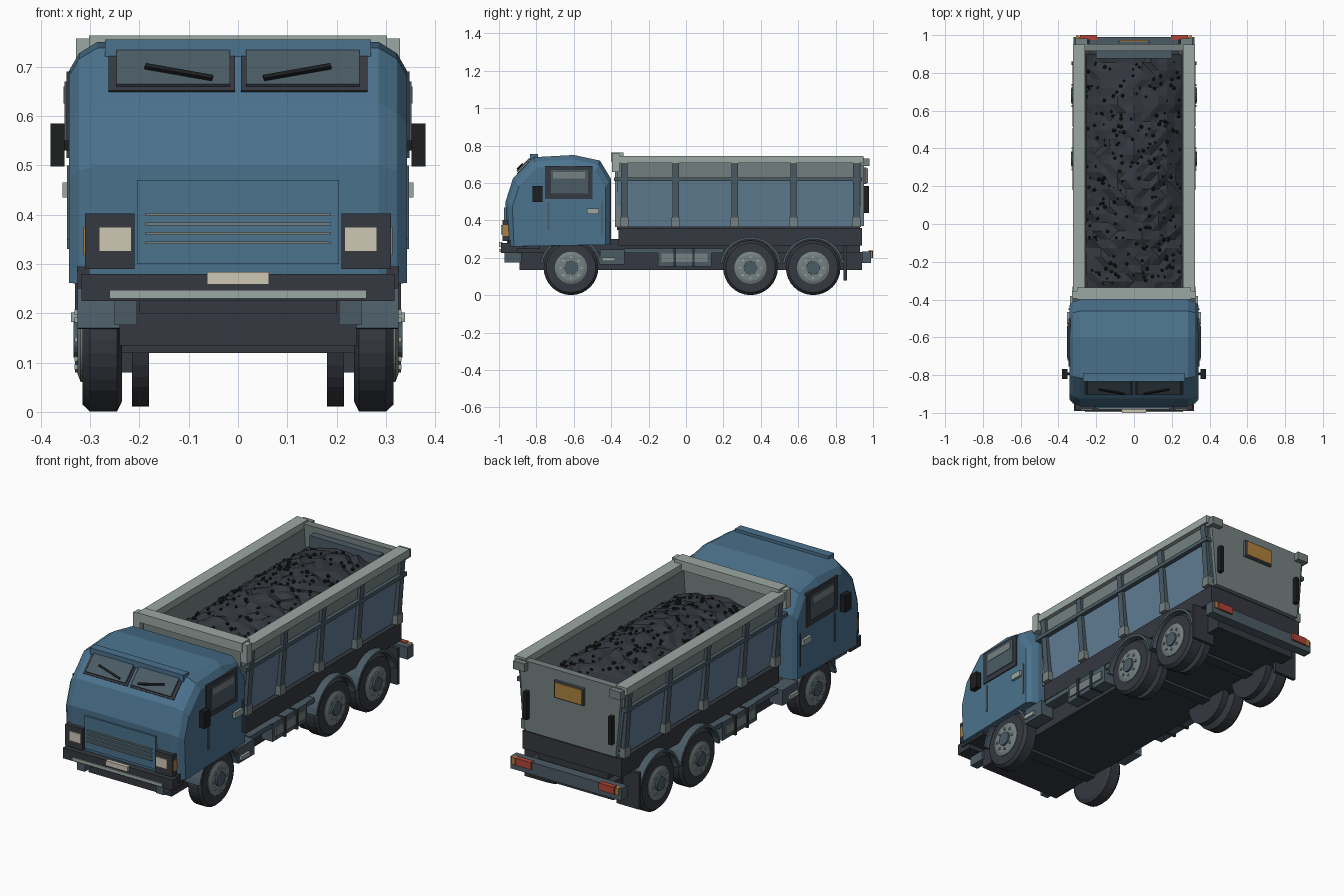
import bpy
import bmesh
import math
import random
from mathutils import Matrix, Vector

random.seed(4)
if "Cube" in bpy.data.objects:
    bpy.data.objects.remove(bpy.data.objects["Cube"], do_unlink=True)


def material(name, red, green, blue):
    mat = bpy.data.materials.new(name)
    mat.use_nodes = True
    mat.diffuse_color = (red, green, blue, 1)
    mat.node_tree.nodes["Principled BSDF"].inputs["Base Color"].default_value = (red, green, blue, 1)
    return mat


CAB_BLUE = material("cab blue", .07, .17, .27)
PANEL_BLUE = material("panel blue", .12, .21, .3)
LIGHT_GREY = material("light grey", .33, .39, .37)
MID_GREY = material("mid grey", .18, .22, .22)
SLATE = material("slate", .07, .105, .13)
CHARCOAL = material("charcoal", .035, .04, .05)
BLACK = material("black", .012, .013, .015)
CREAM = material("cream", .62, .57, .46)
AMBER = material("amber", .42, .22, .05)
RED = material("red", .42, .06, .04)


def finish(name, bm, *mats):
    bmesh.ops.recalc_face_normals(bm, faces=bm.faces)
    mesh = bpy.data.meshes.new(name)
    bm.to_mesh(mesh)
    bm.free()
    for mat in mats:
        mesh.materials.append(mat)
    obj = bpy.data.objects.new(name, mesh)
    bpy.context.scene.collection.objects.link(obj)
    return obj


def box(name, mat, x, y, z, turn=None):
    """Box from its ranges, optionally turned about its own centre."""
    bm = bmesh.new()
    size = [b - a for a, b in (x, y, z)]
    centre = Vector([(a + b) / 2 for a, b in (x, y, z)])
    matrix = Matrix.Translation(centre) @ (turn or Matrix()) @ Matrix.Diagonal((*size, 1))
    bmesh.ops.create_cube(bm, size=1, matrix=matrix)
    return finish(name, bm, mat)


def wide(name, mat, half, y, z, turn=None):
    return box(name, mat, (-half, half), y, z, turn)


def pair(name, mat, x, y, z, turn=None):
    box("left_" + name, mat, x, y, z, turn)
    flip = Matrix.Diagonal((-1, 1, 1, 1))
    box("right_" + name, mat, (-x[1], -x[0]), y, z, turn and flip @ turn @ flip)


def loft(name, mat, rings):
    """Skin between equal rings of points and cap both ends."""
    bm = bmesh.new()
    rows = [[bm.verts.new(p) for p in ring] for ring in rings]
    count = len(rows[0])
    for a, b in zip(rows, rows[1:]):
        for i in range(count):
            j = (i + 1) % count
            bm.faces.new((a[i], a[j], b[j], b[i]))
    bm.faces.new(rows[0])
    bm.faces.new(rows[-1])
    return finish(name, bm, mat)


def lathe(name, mat, profile, y, steps=32):
    """Turn an (x, radius) profile around a wheel axle."""
    rings = [[(x, y + r * math.cos(i * math.tau / steps), AXLE + r * math.sin(i * math.tau / steps))
              for i in range(steps)] for x, r in profile]
    return loft(name, mat, rings)


def arch(name, mat, x, y, inner, outer):
    """Half-round mudguard."""
    rings = []
    for i in range(15):
        a = math.radians(8 + i * 164 / 14)
        rings.append([(px, y + r * math.cos(a), AXLE + r * math.sin(a))
                      for px, r in ((x[0], inner), (x[1], inner), (x[1], outer), (x[0], outer))])
    loft(name, mat, rings)


AXLE = .147
SIDES = (("left", 1), ("right", -1))

# Cab shell: side profile, drawn in towards both flanks
profile = [(-.955, .26), (-.965, .5), (-.925, .625), (-.815, .738), (-.6, .75),
           (-.46, .72), (-.4, .62), (-.4, .27)]
levels = [(-.342, 1), (-.322, .4), (-.285, 0), (.285, 0), (.322, .4), (.342, 1)]
loft("cab_shell", CAB_BLUE, [[(x, y - .12 * t * (y + .66), z - .12 * t * (z - .27))
                             for y, z in profile] for x, t in levels])
wide("roof_visor", CAB_BLUE, .27, (-.835, -.79), (.72, .755))
wide("cab_skirt", CHARCOAL, .325, (-.95, -.78), (.25, .295))

# Windscreen and wipers
lean = Matrix.Rotation(math.radians(-45), 4, "X")
pair("windscreen_frame", CHARCOAL, (.006, .262), (-.867, -.859), (.632, .744), lean)
pair("windscreen_glass", SLATE, (.016, .246), (-.873, -.865), (.648, .745), lean)
pair("sun_strip", MID_GREY, (.016, .24), (-.848, -.84), (.704, .72), lean)
pair("wiper", BLACK, (.05, .19), (-.892, -.884), (.684, .694),
     lean @ Matrix.Rotation(math.radians(-14), 4, "Y"))

# Front panel, grille and lamps
wide("front_panel", CAB_BLUE, .205, (-.973, -.95), (.3, .47))
for i in range(4):
    z = .343 + i * .019
    wide("grille_bar", MID_GREY, .187, (-.982, -.965), (z - .003, z + .003))
pair("lamp_housing", CHARCOAL, (.21, .31), (-.982, -.92), (.29, .402))
pair("headlamp", CREAM, (.216, .282), (-.988, -.97), (.325, .375))
pair("indicator", AMBER, (.304, .313), (-.978, -.94), (.318, .375))
wide("front_bumper", CHARCOAL, .317, (-.99, -.9), (.225, .28))
wide("bumper_strip", LIGHT_GREY, .26, (-.996, -.98), (.23, .247))
wide("front_plate", CREAM, .063, (-1, -.98), (.258, .284))
pair("tow_bracket", SLATE, (.205, .25), (-.97, -.88), (.176, .225))

# Doors, mirrors and steps
pair("window_frame", CHARCOAL, (.335, .348), (-.755, -.5), (.515, .69))
pair("window_glass", SLATE, (.34, .352), (-.722, -.525), (.543, .67))
pair("window_shade", MID_GREY, (.34, .354), (-.71, -.54), (.625, .66))
pair("door_front_seam", SLATE, (.335, .346), (-.74, -.73), (.35, .5))
pair("door_rear_seam", SLATE, (.335, .346), (-.455, -.447), (.33, .5))
pair("door_handle", LIGHT_GREY, (.335, .356), (-.53, -.465), (.435, .465))
pair("mirror", BLACK, (.352, .38), (-.82, -.768), (.498, .585))
pair("mirror_arm", BLACK, (.33, .36), (-.8, -.785), (.53, .55))
pair("cab_step", SLATE, (.25, .325), (-.46, -.33), (.165, .245))
pair("step_tread", LIGHT_GREY, (.27, .338), (-.45, -.38), (.182, .202))

# Chassis
wide("chassis", CHARCOAL, .24, (-.89, .94), (.135, .23))
wide("bed_subframe", CHARCOAL, .285, (-.36, .94), (.265, .36))
wide("chassis_core", CHARCOAL, .2, (-.9, .93), (.2, .3))
pair("side_tank", SLATE, (.2, .305), (-.15, .135), (.155, .25))
pair("tank_lid", MID_GREY, (.2, .312), (-.13, .115), (.178, .222))
for y in (-.06, .04):
    pair("tank_strap", CHARCOAL, (.2, .318), (y - .006, y + .006), (.152, .253))
pair("side_guard", SLATE, (.24, .3), (-.33, .2), (.225, .25))

# Wheels: dual tyres at the rear
for place, y in (("front", -.615), ("middle", .345), ("rear", .68)):
    for side, s in SIDES:
        tag = side + "_" + place
        rim = [(.235, .125), (.245, .146), (.3, .146), (.315, .132), (.315, .09)]
        lathe(tag + "_tyre", CHARCOAL, [(s * x, r) for x, r in rim], y)
        lathe(tag + "_rim", MID_GREY, [(s * .25, .086), (s * .319, .086), (s * .325, .07)], y)
        lathe(tag + "_hub", SLATE, [(s * .3, .038), (s * .333, .036)], y, 16)
        for i in range(8):
            a = i * math.tau / 8
            by, bz = y + .056 * math.cos(a), AXLE + .056 * math.sin(a)
            box(tag + "_bolt", LIGHT_GREY, sorted((s * .31, s * .331)),
                (by - .005, by + .005), (bz - .005, bz + .005))
        if place != "front":
            lathe(tag + "_inner_tyre", CHARCOAL, [(s * .18, .136), (s * .215, .136)], y)
        arch(tag + "_mudguard", SLATE, (s * .2, s * .325), y, .153, .166)
    wide(place + "_axle", CHARCOAL, .25, (y - .03, y + .03), (.12, .175))
pair("mud_flap", CHARCOAL, (.2, .33), (.842, .86), (.08, .27))


# Tipper bed: leaning side walls, ribs and rails
def slab(name, mat, section, y):
    for side, s in SIDES:
        loft(side + "_" + name, mat, [[(s * x, py, z) for x, z in section] for py in y])


slab("bed_wall", PANEL_BLUE, [(.25, .365), (.268, .365), (.296, .625), (.278, .625)], (-.37, .935))
slab("upper_wall", MID_GREY, [(.262, .62), (.297, .62), (.302, .715), (.262, .715)], (-.37, .935))
slab("inner_wall", MID_GREY, [(.235, .365), (.25, .365), (.265, .71), (.258, .71)], (-.36, .93))
pair("waist_rail", SLATE, (.28, .318), (-.385, .94), (.61, .63))
pair("top_rail", LIGHT_GREY, (.26, .324), (-.385, .95), (.706, .745))
for y in (-.33, -.055, .26, .575, .91):
    slab("bed_rib", SLATE, [(.255, .37), (.292, .37), (.318, .71), (.28, .71)], (y - .017, y + .017))
    pair("rib_foot", MID_GREY, (.255, .3), (y - .023, y + .023), (.365, .415))
wide("bed_floor", CHARCOAL, .255, (-.37, .93), (.35, .38))
wide("bed_front_wall", MID_GREY, .28, (-.38, -.35), (.365, .73))
wide("bed_header", LIGHT_GREY, .302, (-.4, -.335), (.715, .763))
pair("header_post", LIGHT_GREY, (.29, .328), (-.395, -.355), (.66, .757))

# Tailgate and rear end
loft("tailgate", MID_GREY, [[(-.262, y, .37), (.262, y, .37), (.296, y, .735), (-.296, y, .735)]
                            for y in (.915, .953)])
wide("tailgate_inner_beam", SLATE, .2, (.875, .92), (.64, .705))
pair("tailgate_hinge", MID_GREY, (.245, .31), (.93, .982), (.69, .732))
pair("tailgate_latch", BLACK, (.235, .255), (.95, .978), (.44, .585))
wide("rear_plate_holder", SLATE, .085, (.95, .966), (.594, .684))
wide("rear_plate", AMBER, .078, (.96, .973), (.6, .678))
wide("rear_bumper", SLATE, .32, (.94, .99), (.172, .235))
pair("tail_lamp", RED, (.195, .285), (.975, 1), (.2, .238))
pair("tail_indicator", AMBER, (.288, .308), (.975, .997), (.2, .236))

# Heaped load, with loose lumps scattered on top


def heap(x, y):
    across = max(0, 1 - (x / .27) ** 2)
    along = max(0, 1 - abs((y - .4) / .85) ** 2)
    return .595 + .125 * across * along


bm = bmesh.new()
bmesh.ops.create_grid(bm, x_segments=12, y_segments=28, size=1)
for v in bm.verts:
    v.co.x *= .262
    v.co.y = .275 + v.co.y * .625
    v.co.z = heap(v.co.x, v.co.y) + random.uniform(-.012, .012)
bmesh.ops.triangulate(bm, faces=bm.faces)
finish("load_heap", bm, CHARCOAL)

bm = bmesh.new()
for i in range(220):
    x, y = random.uniform(-.25, .25), random.uniform(-.32, .86)
    spot = Matrix.Translation((x, y, heap(x, y) + .002))
    bmesh.ops.create_icosphere(bm, subdivisions=1, radius=random.uniform(.006, .012), matrix=spot)
finish("load_lumps", bm, BLACK)
